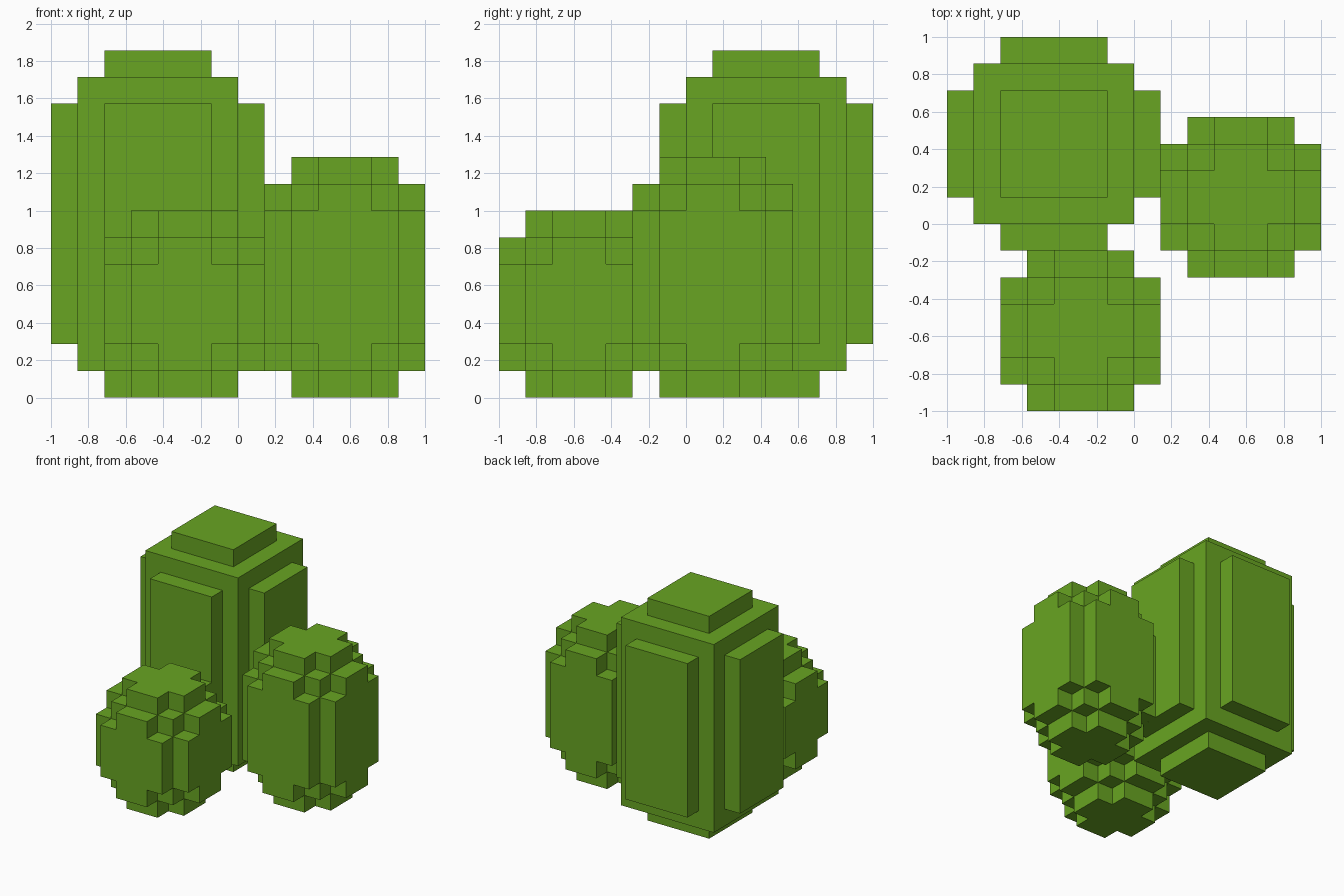
import bpy, bmesh
from itertools import permutations, product
from mathutils import Vector

if "Cube" in bpy.data.objects:
    bpy.data.objects.remove(bpy.data.objects["Cube"], do_unlink=True)

UNIT = 1 / 7  # one block

green = bpy.data.materials.new("leaf_green")
green.use_nodes = True
colour = (0.14, 0.375, 0.016, 1)
green.diffuse_color = colour
green.node_tree.nodes["Principled BSDF"].inputs["Base Color"].default_value = colour


def block_object(name, centre, half_sizes):
    """Outer skin of several blocky boxes sharing one centre."""
    cells = set()
    for half in half_sizes:
        spans = [range(round(c - h), round(c + h)) for c, h in zip(centre, half)]
        cells.update(product(*spans))

    bm = bmesh.new()
    for cell in cells:
        middle = Vector(cell) + Vector((0.5, 0.5, 0.5))
        for axis, sign in product(range(3), (-1, 1)):
            normal = Vector((0, 0, 0))
            normal[axis] = sign
            if tuple(round(v) for v in Vector(cell) + normal) in cells:
                continue
            # Square on the exposed side of the block, wound outwards
            u = Vector((0, 0, 0))
            u[(axis + 1) % 3] = 0.5
            v = normal.cross(u)
            p = middle + normal * 0.5
            corners = (p - u - v, p + u - v, p + u + v, p - u + v)
            bm.faces.new([bm.verts.new(c * UNIT) for c in corners])

    # Weld and merge the flat areas
    bmesh.ops.remove_doubles(bm, verts=bm.verts[:], dist=0.001)
    bmesh.ops.dissolve_limit(bm, angle_limit=0.01, verts=bm.verts[:], edges=bm.edges[:])
    mesh = bpy.data.meshes.new(name)
    bm.to_mesh(mesh)
    bm.free()
    mesh.materials.append(green)
    obj = bpy.data.objects.new(name, mesh)
    bpy.context.collection.objects.link(obj)
    return obj


def rounded_bush(name, x, y, height):
    """Stepped ball, stretched upwards to the given height."""
    stretch = height / 2 - 3
    sizes = [(a, b, c + stretch) for a, b, c in permutations((1, 2, 3))]
    sizes.append((2, 2, 2 + stretch))
    return block_object(name, (x, y, height / 2), sizes)


# Tall bush: core, side panels in both directions, and top and bottom caps
block_object("tall_bush", (-3, 3, 6.5),
             [(3, 3, 5.5), (4, 2, 4.5), (2, 4, 4.5), (2, 2, 6.5)])

# Two smaller rounded bushes
rounded_bush("medium_bush", 4, 1, 9)
rounded_bush("small_bush", -2, -4, 7)
